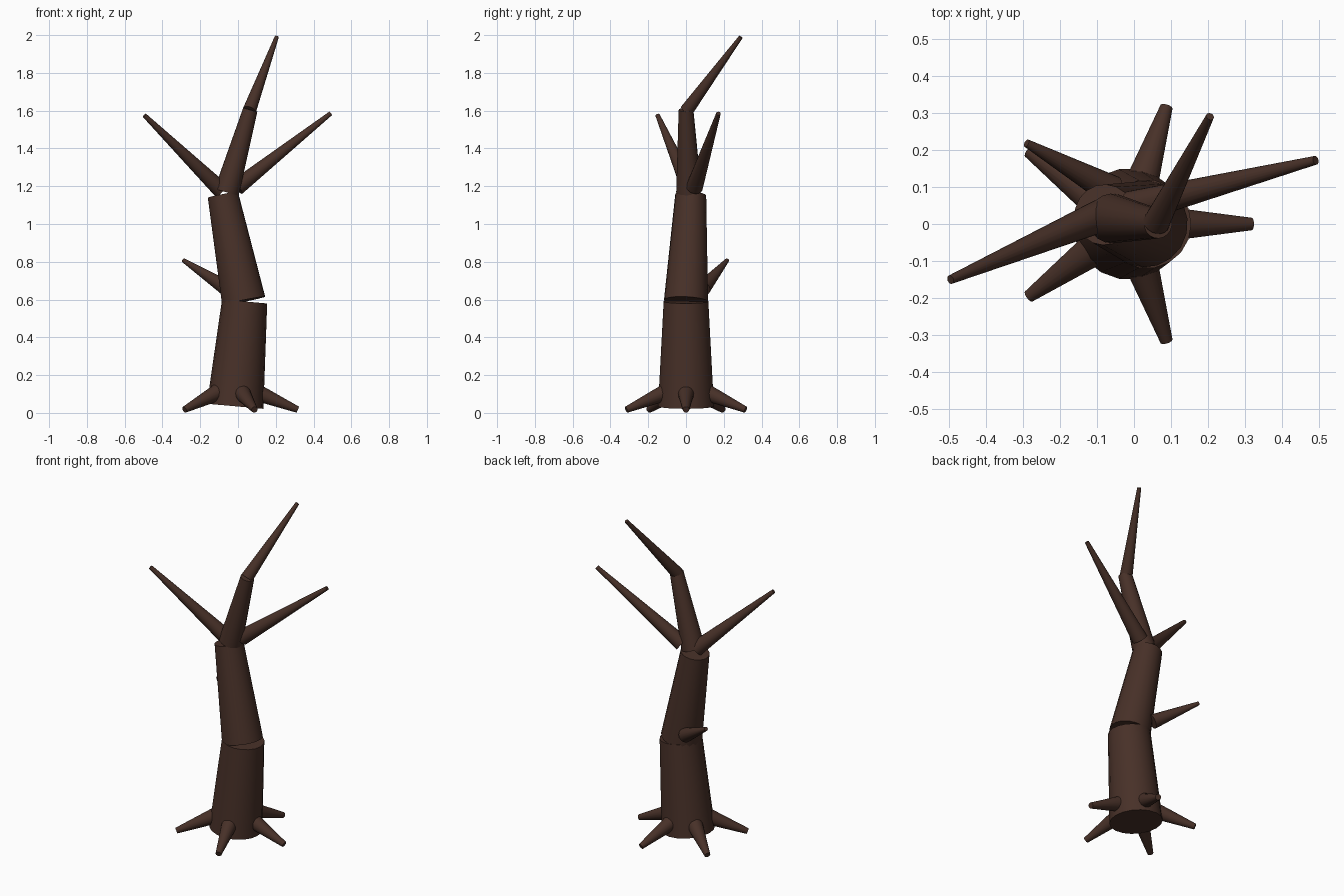
import bpy
import bmesh
import math
from mathutils import Vector, Matrix

cube = bpy.data.objects.get("Cube")
if cube:
    bpy.data.objects.remove(cube, do_unlink=True)

# Single bark colour
bark = bpy.data.materials.new("dark_bark")
bark.use_nodes = True
colour = (0.064, 0.030, 0.021, 1)
bark.diffuse_color = colour
shader = bark.node_tree.nodes["Principled BSDF"]
shader.inputs["Base Color"].default_value = colour
shader.inputs["Roughness"].default_value = 0.9


def limb(name, start, end, r_start, r_end, sides=18):
    """Capped tapered cylinder running from start to end."""
    start, end = Vector(start), Vector(end)
    axis = end - start
    turn = axis.to_track_quat("Z", "Y").to_matrix().to_4x4()
    bm = bmesh.new()
    bmesh.ops.create_cone(bm, cap_ends=True, segments=sides,
                          radius1=r_start, radius2=r_end, depth=axis.length,
                          matrix=Matrix.Translation((start + end) / 2) @ turn)
    mesh = bpy.data.meshes.new(name)
    bm.to_mesh(mesh)
    bm.free()
    mesh.materials.append(bark)
    obj = bpy.data.objects.new(name, mesh)
    bpy.context.collection.objects.link(obj)
    bpy.ops.object.select_all(action="DESELECT")
    obj.select_set(True)
    bpy.context.view_layer.objects.active = obj
    bpy.ops.object.shade_smooth_by_angle(angle=math.radians(35))
    return obj


# Crooked trunk in three leaning sections, then the bent tip
limb("lower_trunk", (-0.015, 0, 0.035), (0.035, 0, 0.59), 0.15, 0.12)
limb("middle_trunk", (0.03, 0, 0.593), (-0.08, 0.025, 1.155), 0.117, 0.082)
limb("upper_trunk", (-0.06, 0.015, 1.17), (0.065, 0, 1.605), 0.067, 0.039)
limb("tip_branch", (0.06, 0.003, 1.6), (0.205, 0.29, 1.99), 0.036, 0.011)

# Bare branches
limb("right_branch", (-0.09, 0.022, 1.18), (-0.495, -0.15, 1.575), 0.045, 0.012)
limb("left_branch", (-0.005, 0.045, 1.195), (0.49, 0.172, 1.585), 0.045, 0.012)
limb("small_branch", (-0.06, 0.09, 0.66), (-0.29, 0.218, 0.808), 0.042, 0.011)

# Ring of roots spreading down to the ground
for i in range(5):
    a = math.tau * i / 5
    out = Vector((math.cos(a), math.sin(a), 0))
    centre = Vector((-0.015, 0, 0))
    limb(f"root_{i + 1}", centre + out * 0.11 + Vector((0, 0, 0.11)),
         centre + out * 0.332 + Vector((0, 0, 0.017)), 0.046, 0.017)
